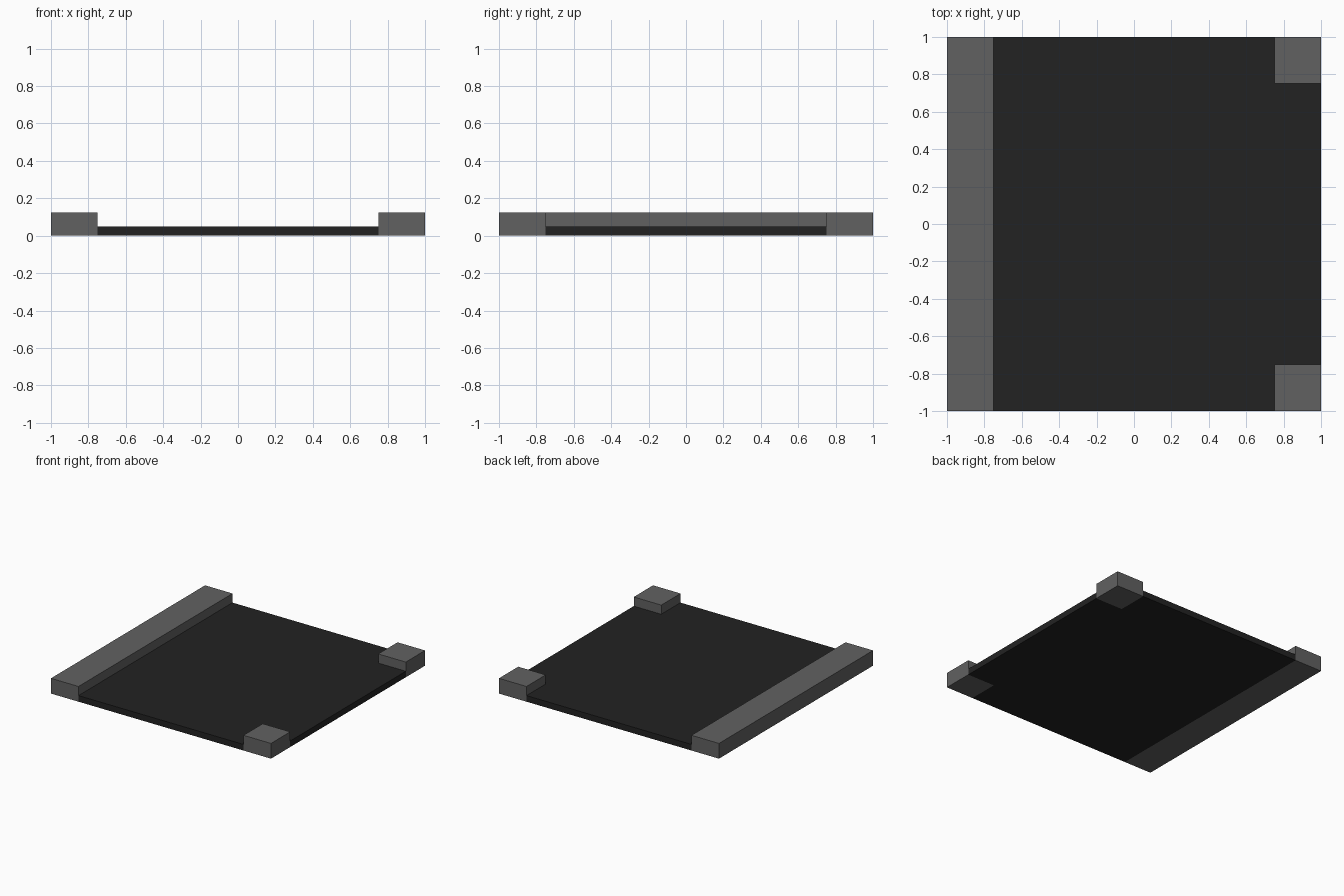
import bpy, bmesh

if "Cube" in bpy.data.objects:
    bpy.data.objects.remove(bpy.data.objects["Cube"])

KERB_H = 0.125   # pavement height
ROAD_H = 0.05    # road surface height
W = 0.25         # pavement width


def material(name, value):
    m = bpy.data.materials.new(name)
    m.diffuse_color = (value, value, value, 1)
    m.use_nodes = True
    m.node_tree.nodes["Principled BSDF"].inputs["Base Color"].default_value = m.diffuse_color
    return m


paving = material("pavement grey", 0.120)
asphalt = material("asphalt dark grey", 0.0165)


def slab(name, outline, height, mat):
    """Extrude a flat outline (counter-clockwise) from the ground up."""
    bm = bmesh.new()
    base = bm.faces.new([bm.verts.new((x, y, 0)) for x, y in outline])
    top = bmesh.ops.extrude_face_region(bm, geom=[base], use_keep_orig=True)
    verts = [v for v in top["geom"] if isinstance(v, bmesh.types.BMVert)]
    bmesh.ops.translate(bm, verts=verts, vec=(0, 0, height))
    bmesh.ops.recalc_face_normals(bm, faces=bm.faces)
    mesh = bpy.data.meshes.new(name)
    bm.to_mesh(mesh)
    bm.free()
    mesh.materials.append(mat)
    ob = bpy.data.objects.new(name, mesh)
    bpy.context.collection.objects.link(ob)
    return ob


def rect(x0, x1, y0, y1):
    return [(x0, y0), (x1, y0), (x1, y1), (x0, y1)]


# T-junction road, notched around the two corner pavements
i = 1 - W
slab("road", [(-i, -1), (i, -1), (i, -i), (1, -i),
              (1, i), (i, i), (i, 1), (-i, 1)], ROAD_H, asphalt)

# Long pavement on the left side
slab("side_pavement", rect(-1, -i, -1, 1), KERB_H, paving)

# Corner pavements on the right side
slab("front_corner_pavement", rect(i, 1, -1, -i), KERB_H, paving)
slab("back_corner_pavement", rect(i, 1, i, 1), KERB_H, paving)
